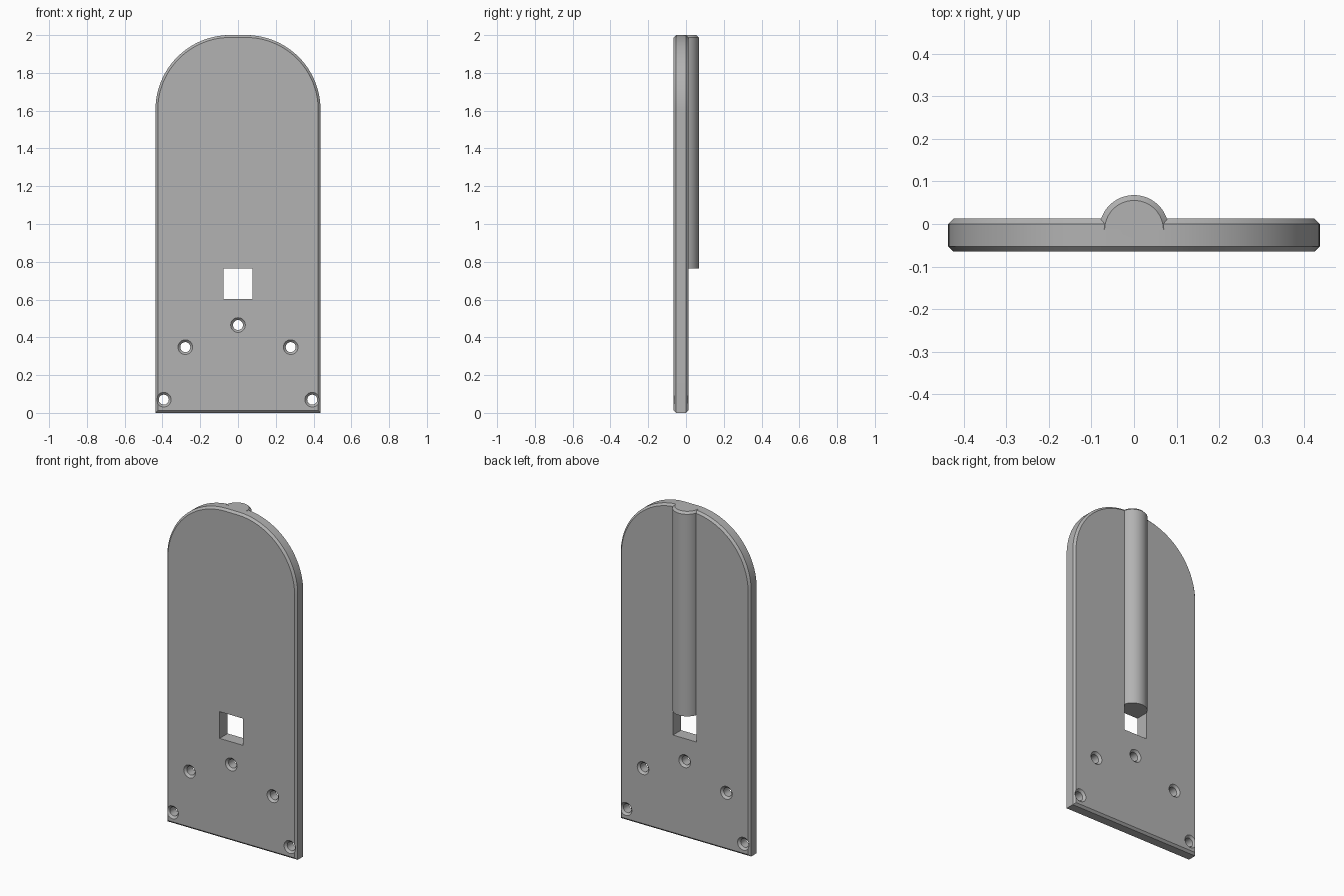
import bpy, bmesh, math

if "Cube" in bpy.data.objects:
    bpy.data.objects.remove(bpy.data.objects["Cube"], do_unlink=True)

W, H = 0.437, 2.0              # half width and height of the plate
FRONT, BACK = -0.065, 0.0125   # plate faces along y
C = 0.0125                     # chamfer
R = 0.395                      # shoulder radius

grey = bpy.data.materials.new("grey plastic")
grey.use_nodes = True
grey.diffuse_color = (0.45, 0.45, 0.45, 1)
grey.node_tree.nodes["Principled BSDF"].inputs["Base Color"].default_value = (0.45, 0.45, 0.45, 1)


def loft(name, rings):
    """Skin equal-length closed rings and cap both ends."""
    bm = bmesh.new()
    loops = [[bm.verts.new(p) for p in ring] for ring in rings]
    n = len(loops[0])
    for a, b in zip(loops, loops[1:]):
        for i in range(n):
            j = (i + 1) % n
            bm.faces.new((a[i], a[j], b[j], b[i]))
    bm.faces.new(loops[0][::-1])
    bm.faces.new(loops[-1])
    bmesh.ops.recalc_face_normals(bm, faces=bm.faces)
    mesh = bpy.data.meshes.new(name)
    bm.to_mesh(mesh)
    bm.free()
    mesh.materials.append(grey)
    ob = bpy.data.objects.new(name, mesh)
    bpy.context.collection.objects.link(ob)
    return ob


def plate_ring(y, inset):
    """Arched outline, moved inwards by inset."""
    r, n = R - inset, 32
    pts = [(-W + inset, y, inset), (W - inset, y, inset)]
    for side in (1, -1):
        for i in range(n + 1):
            a = math.pi / 2 * i / n
            if side < 0:
                a = math.pi / 2 - a
            pts.append((side * (W - R + r * math.cos(a)), y, H - R + r * math.sin(a)))
    return pts


def ridge_ring(z, r):
    """Half-round section of the ridge."""
    n = 32
    return [(r * math.cos(math.pi * i / n), -0.0135 + r * math.sin(math.pi * i / n), z)
            for i in range(n + 1)]


def hole_ring(x, y, z, r):
    n = 32
    return [(x + r * math.cos(math.tau * i / n), y, z + r * math.sin(math.tau * i / n))
            for i in range(n)]


def combine(target, tool, operation):
    mod = target.modifiers.new(tool.name, 'BOOLEAN')
    mod.operation, mod.object, mod.solver = operation, tool, 'EXACT'
    bpy.context.view_layer.objects.active = target
    bpy.ops.object.modifier_apply(modifier=mod.name)
    bpy.data.objects.remove(tool, do_unlink=True)


# Chamfered plate
plate = loft("back_plate", [plate_ring(FRONT, C), plate_ring(FRONT + C, 0),
                            plate_ring(BACK - C, 0), plate_ring(BACK, C)])

# Half-round ridge with a chamfered top
ridge = loft("ridge", [ridge_ring(0.764, 0.0815), ridge_ring(H - C, 0.0815),
                       ridge_ring(H, 0.0815 - C)])
combine(plate, ridge, 'UNION')

# Rectangular window under the ridge
window = loft("window_cutter", [[(-0.078, y, 0.602), (0.078, y, 0.602),
                                 (0.078, y, 0.764), (-0.078, y, 0.764)]
                                for y in (FRONT - 0.1, BACK + 0.1)])
combine(plate, window, 'DIFFERENCE')

# Screw holes, countersunk on both faces
E = 0.005
for x, z in ((0, 0.465), (-0.279, 0.348), (0.279, 0.348), (-0.393, 0.07), (0.393, 0.07)):
    r = 0.0265
    hole = loft("hole_cutter", [hole_ring(x, FRONT - E, z, r + C + E),
                                hole_ring(x, FRONT + C, z, r),
                                hole_ring(x, BACK - C, z, r),
                                hole_ring(x, BACK + E, z, r + C + E)])
    combine(plate, hole, 'DIFFERENCE')

# Smooth the curves, keep the edges sharp
bpy.ops.object.select_all(action='DESELECT')
plate.select_set(True)
bpy.context.view_layer.objects.active = plate
bpy.ops.object.shade_smooth_by_angle(angle=math.radians(25))
